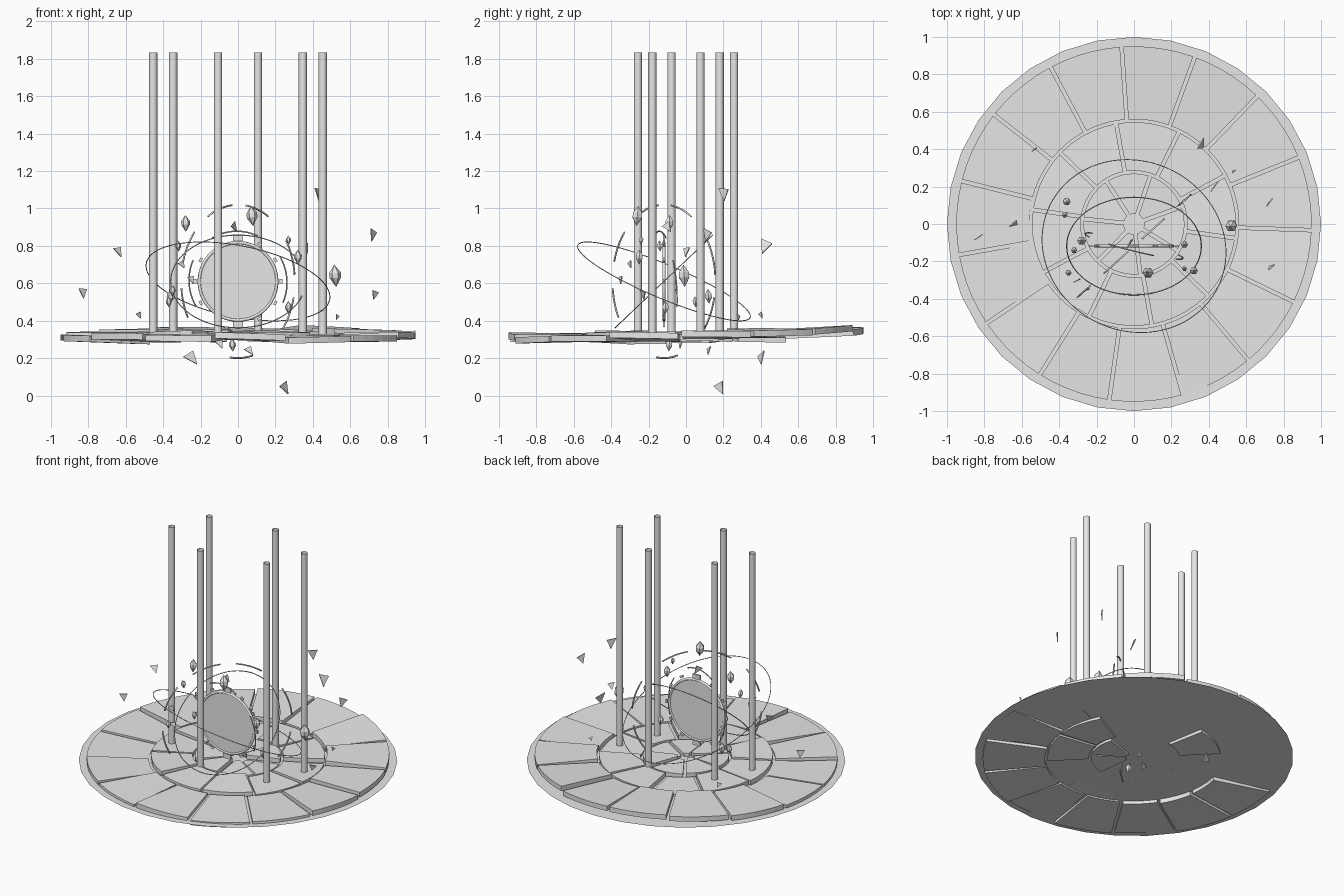
import bpy, bmesh, random
from math import sin, cos, pi, radians
from mathutils import Vector, Matrix

random.seed(7)
cube = bpy.data.objects.get("Cube")
if cube:
    bpy.data.objects.remove(cube)

stone = bpy.data.materials.new("pale_grey_stone")
stone.use_nodes = True
GREY = (0.8, 0.8, 0.8, 1)
stone.diffuse_color = GREY
stone.node_tree.nodes["Principled BSDF"].inputs["Base Color"].default_value = GREY


def finish(bm, name, smooth=False, normals=True):
    if normals:
        bmesh.ops.recalc_face_normals(bm, faces=bm.faces)
    for f in bm.faces:
        f.smooth = smooth
    me = bpy.data.meshes.new(name)
    bm.to_mesh(me)
    bm.free()
    me.materials.append(stone)
    ob = bpy.data.objects.new(name, me)
    bpy.context.scene.collection.objects.link(ob)
    return ob


def tile(name, r0, r1, a0, a1, top, thick, tx, ty):
    """Tilted slab shaped like a piece of a ring."""
    bm = bmesh.new()
    steps = 5
    mid, rm = (a0 + a1) / 2, (r0 + r1) / 2
    gap = 0.009
    outline = []
    for r, order in ((r1, range(steps + 1)), (r0, range(steps, -1, -1))):
        for i in order:
            lo, hi = a0 + gap / r, a1 - gap / r
            a = lo + (hi - lo) * i / steps
            outline.append((r * cos(a), r * sin(a)))
    rings = []
    for drop in (0, thick):
        rings.append([bm.verts.new((x, y, top - drop + tx * (x - rm * cos(mid))
                                    + ty * (y - rm * sin(mid)))) for x, y in outline])
    n = len(outline)
    bm.faces.new(rings[0])
    bm.faces.new(rings[1][::-1])
    for i in range(n):
        j = (i + 1) % n
        bm.faces.new((rings[0][i], rings[1][i], rings[1][j], rings[0][j]))
    finish(bm, name)


def arc(name, centre, normal, radius, wire, start=0, end=360):
    """Thin round wire bent into a ring or part of one."""
    bm = bmesh.new()
    n = Vector(normal).normalized()
    u = n.orthogonal().normalized()
    if abs(n.z) < 0.9:
        u = Vector((0, 0, 1)).cross(n).normalized()
    v = n.cross(u)
    closed = end - start >= 360
    count = max(6, int((end - start) / 5))
    loops = []
    for i in range(count if closed else count + 1):
        a = radians(start + (end - start) * i / count)
        out = u * cos(a) + v * sin(a)
        loops.append([bm.verts.new(Vector(centre) + out * (radius + wire * cos(k * pi / 3))
                                   + n * wire * sin(k * pi / 3)) for k in range(6)])
    for i in range(count):
        a, b = loops[i], loops[(i + 1) % len(loops)]
        for k in range(6):
            m = (k + 1) % 6
            bm.faces.new((a[k], b[k], b[m], a[m]))
    if not closed:
        bm.faces.new(loops[0])
        bm.faces.new(loops[-1])
    finish(bm, name, True)


# Ground sheet
bm = bmesh.new()
bmesh.ops.create_circle(bm, cap_ends=True, segments=32, radius=1)
bmesh.ops.translate(bm, verts=bm.verts, vec=(0, 0, 0.305))
finish(bm, "ground_disc", normals=False)

# Outer paving, starting at the back
TOPS = [.36, .355, .34, .32, .315, .325, .325, .33, .318, .32, .33, .34, .355, .36, .35]
for i, top in enumerate(TOPS):
    a = radians(94 + 24 * i)
    lift = 0.05 * max(0, sin(a + radians(12)))
    tile("outer_tile", .56, .95, a, a + radians(24), top, .033,
         random.uniform(-.04, .04), random.uniform(-.03, .03) + lift)

# Middle and inner paving
for name, count, r0, r1, first in (("middle_tile", 10, .285, .545, 64),
                                   ("inner_tile", 7, .055, .27, 20)):
    for i in range(count):
        a = radians(first) + 2 * pi * i / count
        tile(name, r0, r1, a, a + 2 * pi / count, random.uniform(.318, .35), .03,
             random.uniform(-.04, .04), random.uniform(-.04, .04))

# Open tube pillars on an oval
for i in range(6):
    a = radians(17 + 60 * i)
    bm = bmesh.new()
    bmesh.ops.create_cone(bm, segments=16, radius1=.022, radius2=.022, depth=1.515)
    bmesh.ops.translate(bm, verts=bm.verts, vec=(.474 * cos(a), .264 * sin(a), 1.0775))
    finish(bm, "pillar", True)

# Upright round mirror with rim and studs
HUB = Vector((0, -.118, .61))
upright = Matrix.Translation(HUB) @ Matrix.Rotation(pi / 2, 4, 'X')
bm = bmesh.new()
bmesh.ops.create_cone(bm, cap_ends=True, segments=48, radius1=.2, radius2=.2, depth=.008,
                      matrix=upright)
finish(bm, "mirror_plate")
arc("mirror_rim", HUB, (0, 1, 0), .207, .009)
for i in range(12):
    a = i * pi / 6
    big = i % 6 == 3
    size = (.03, .012, .055) if big else (.014, .01, .024)
    bm = bmesh.new()
    bmesh.ops.create_cube(bm, size=1, matrix=Matrix.Translation(HUB)
                          @ Matrix.Rotation(-a, 4, 'Y') @ Matrix.Translation((.23, 0, 0))
                          @ Matrix.Diagonal((*size, 1)))
    finish(bm, "mirror_stud")

# Orbit rings around the mirror
arc("wide_orbit", HUB, (.2, .42, 1), .5, .0025)
arc("tilted_orbit", HUB, (0, -.95, 1), .36, .003)
for start, end in ((-38, -12), (5, 32), (58, 82), (96, 122), (140, 165), (185, 208), (262, 285)):
    arc("broken_orbit", HUB, (.67, -.74, 0), .41, .005, start, end)
for start, end in ((-30, 25), (60, 115), (150, 205)):
    arc("inner_orbit", HUB, (.25, 1, .1), .27, .004, start, end)

# Floating crystals: x, y, z, height
CRYSTALS = [(.075, -.26, .96, .11), (.52, -.01, .64, .12), (-.28, -.09, .92, .09),
            (-.32, -.14, .8, .06), (.32, -.25, .74, .08), (-.36, .12, .53, .08),
            (-.37, .05, .5, .06), (.27, -.11, .47, .07), (-.35, -.26, .56, .06),
            (-.03, -.09, .27, .07), (.27, -.24, .83, .05)]
for x, y, z, h in CRYSTALS:
    bm = bmesh.new()
    w = h * .26
    ring = [[bm.verts.new((w * cos(k * pi / 3), w * sin(k * pi / 3), lev * h))
             for k in range(6)] for lev in (-.08, .14)]
    tips = [bm.verts.new((0, 0, s * h / 2)) for s in (-1, 1)]
    for k in range(6):
        m = (k + 1) % 6
        bm.faces.new((ring[0][k], ring[0][m], ring[1][m], ring[1][k]))
        bm.faces.new((ring[0][m], ring[0][k], tips[0]))
        bm.faces.new((ring[1][k], ring[1][m], tips[1]))
    ob = finish(bm, "crystal")
    ob.location = (x, y, z)
    ob.rotation_euler = (random.uniform(-.12, .12), random.uniform(-.12, .12), 0)

# Drifting shards: x, y, z, size
SHARDS = [(-.83, -.07, .55, .04), (-.64, 0, .77, .04), (.72, .11, .86, .045),
          (.43, .2, 1.08, .05), (.36, .42, .8, .055), (.73, -.23, .54, .035),
          (.25, .18, .04, .05), (-.25, .4, .2, .055), (-.1, -.03, .28, .04),
          (.06, .12, .24, .035), (-.02, -.1, .9, .04), (-.53, .4, .43, .025),
          (-.25, -.35, .62, .03), (.53, .28, .42, .02), (-.3, -.3, .7, .03)]
for x, y, z, s in SHARDS:
    bm = bmesh.new()
    front = [bm.verts.new((px * s, -.003, pz * s)) for px, pz in
             ((-.7, .5), (.6, .55), (.2, -.8))]
    face = bm.faces.new(front)
    ext = bmesh.ops.extrude_face_region(bm, geom=[face])
    moved = [g for g in ext["geom"] if isinstance(g, bmesh.types.BMVert)]
    bmesh.ops.translate(bm, verts=moved, vec=(0, .006, 0))
    ob = finish(bm, "shard")
    ob.location = (x, y, z)
    ob.rotation_euler = (random.uniform(-.4, .4), random.uniform(-.5, .5),
                         random.uniform(.4, 1.2))
